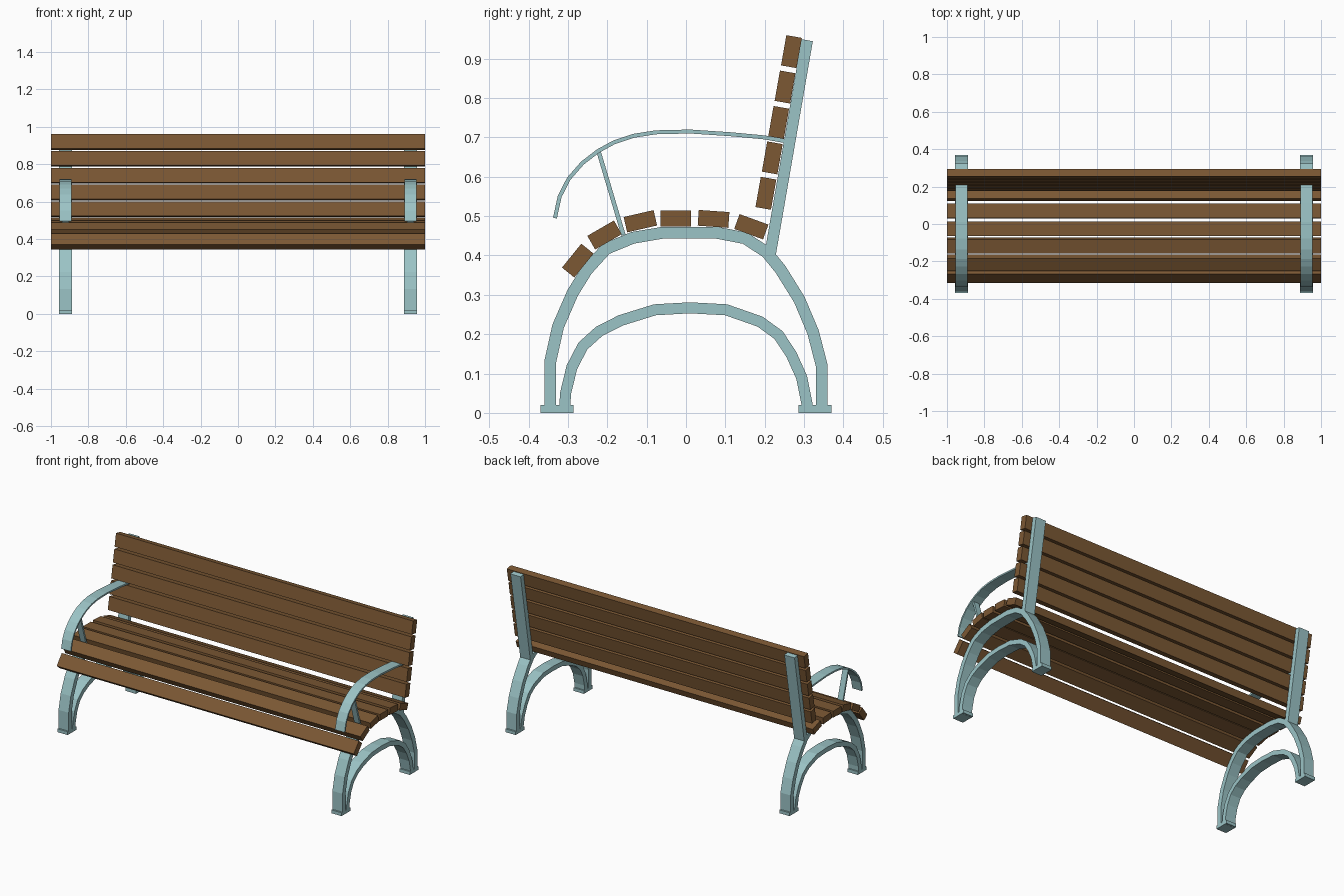
import bpy, bmesh, math
from mathutils import Vector, Matrix

if "Cube" in bpy.data.objects:
    bpy.data.objects.remove(bpy.data.objects["Cube"])

def material(name, rgb):
    m = bpy.data.materials.new(name)
    m.diffuse_color = (*rgb, 1)
    m.use_nodes = True
    m.node_tree.nodes["Principled BSDF"].inputs["Base Color"].default_value = m.diffuse_color
    return m

WOOD = material("brown wood", (0.20, 0.098, 0.034))
METAL = material("pale teal metal", (0.33, 0.55, 0.565))
FRAME_X, FRAME_W = 0.922, 0.068

def finish(bm, name, mat):
    bmesh.ops.recalc_face_normals(bm, faces=bm.faces)
    me = bpy.data.meshes.new(name)
    bm.to_mesh(me)
    bm.free()
    me.materials.append(mat)
    ob = bpy.data.objects.new(name, me)
    bpy.context.collection.objects.link(ob)
    return ob

def box(name, size, loc, tilt, mat):
    """Box rotated about the x axis by tilt degrees."""
    bm = bmesh.new()
    bmesh.ops.create_cube(bm, size=1, matrix=Matrix.Translation(loc)
                          @ Matrix.Rotation(math.radians(tilt), 4, 'X')
                          @ Matrix.Diagonal((*size, 1)))
    return finish(bm, name, mat)

def bar(name, path, thick, x, width=FRAME_W):
    """Flat bar following a (y, z) path, with mitred bends."""
    pts = [Vector(p) for p in path]
    bm = bmesh.new()
    rings = []
    for i, p in enumerate(pts):
        d0 = (p - pts[i - 1]).normalized() if i else None
        d1 = (pts[i + 1] - p).normalized() if i < len(pts) - 1 else None
        d0, d1 = d0 or d1, d1 or d0
        t = (d0 + d1).normalized()
        n = Vector((-t.y, t.x)) * (thick / 2 / max(t.dot(d0), 0.5))
        a, b = p + n, p - n
        rings.append([bm.verts.new((x + sx * width / 2, q.x, q.y))
                      for sx, q in ((-1, a), (1, a), (1, b), (-1, b))])
    for r, s in zip(rings, rings[1:]):
        for k in range(4):
            bm.faces.new((r[k], r[(k + 1) % 4], s[(k + 1) % 4], s[k]))
    bm.faces.new(rings[0])
    bm.faces.new(rings[-1])
    return finish(bm, name, METAL)

# seat slats: y, z, tilt
for y, z, tilt in ((-0.275, 0.387, 51), (-0.207, 0.452, 30), (-0.116, 0.487, 13),
                   (-0.026, 0.494, 0), (0.070, 0.493, -4), (0.166, 0.473, -20)):
    box("seat_slat", (2, 0.078, 0.040), (0, y, z), tilt, WOOD)

# backrest slats, evenly spaced up the leaning post
for i in range(5):
    t = i / 4
    box("back_slat", (2, 0.040, 0.078),
        (0, 0.203 + 0.065 * t, 0.558 + 0.360 * t), -10, WOOD)

OUTER = [(-0.345, 0), (-0.345, 0.13), (-0.325, 0.22), (-0.288, 0.305), (-0.252, 0.363),
         (-0.203, 0.417), (-0.135, 0.445), (-0.058, 0.458), (0.077, 0.458), (0.150, 0.444),
         (0.205, 0.408), (0.240, 0.365), (0.288, 0.288), (0.323, 0.205), (0.345, 0.12), (0.345, 0)]
INNER = [(-0.309, 0), (-0.306, 0.05), (-0.290, 0.116), (-0.262, 0.170), (-0.221, 0.207),
         (-0.166, 0.235), (-0.079, 0.262), (0.010, 0.267), (0.102, 0.262), (0.188, 0.232),
         (0.235, 0.198), (0.268, 0.148), (0.294, 0.090), (0.308, 0.02), (0.309, 0)]
ARM = [(-0.333, 0.495), (-0.321, 0.550), (-0.298, 0.595), (-0.263, 0.635), (-0.224, 0.665),
       (-0.184, 0.687), (-0.134, 0.704), (-0.077, 0.713), (0.010, 0.715), (0.115, 0.708),
       (0.200, 0.700), (0.250, 0.691)]

# two cast end frames
for x in (-FRAME_X, FRAME_X):
    bar("outer_leg_arch", OUTER, 0.030, x)
    bar("inner_leg_arch", INNER, 0.028, x)
    bar("back_post", [(0.214, 0.404), (0.308, 0.947)], 0.029, x)
    bar("armrest", ARM, 0.010, x, 0.064)
    bar("armrest_strut", [(-0.222, 0.664), (-0.159, 0.452)], 0.011, x, 0.036)
    for y in (-0.328, 0.328):
        box("foot_pad", (FRAME_W, 0.084, 0.020), (x, y, 0.010), 0, METAL)
